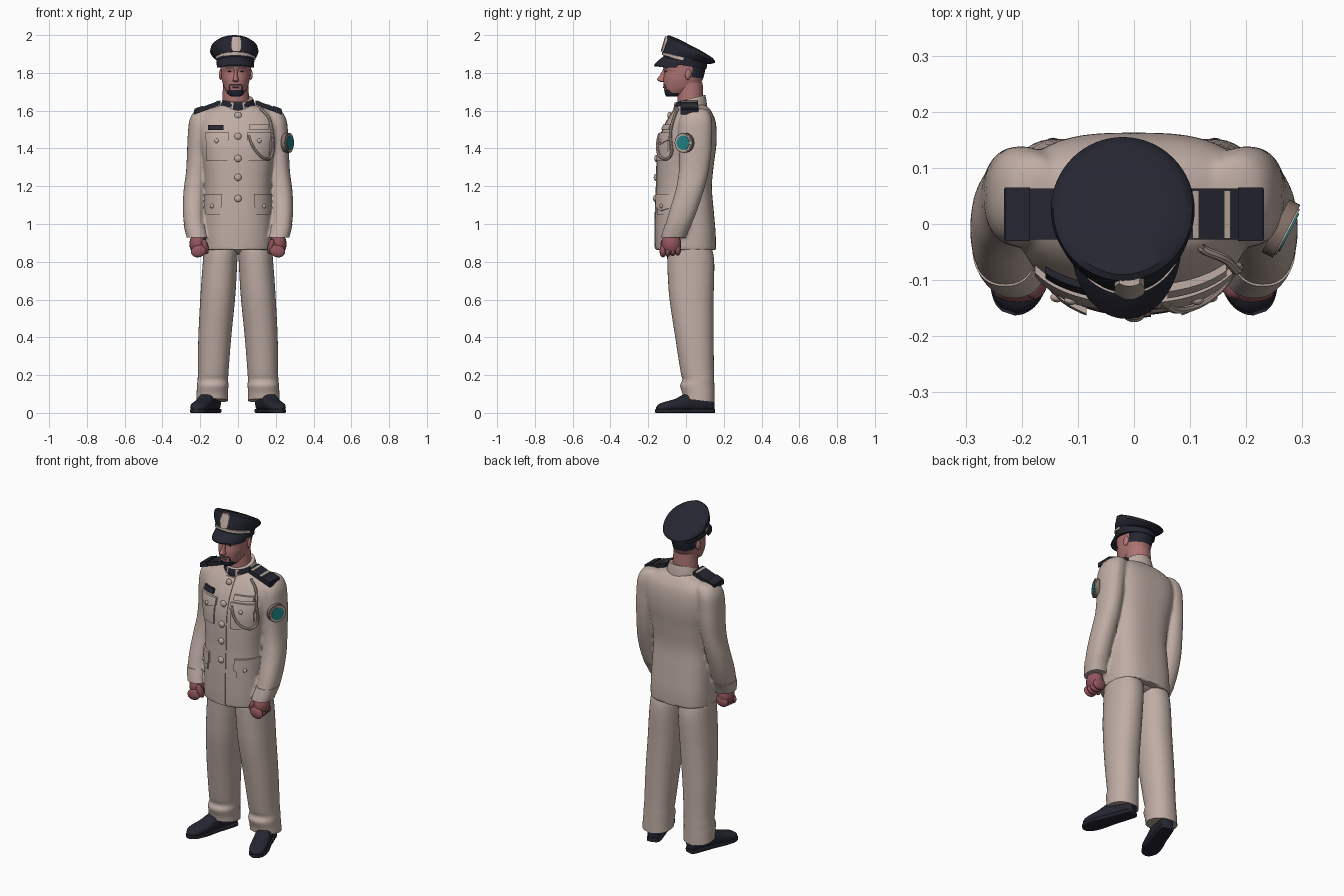
import bpy, bmesh, math
from math import sin, cos, pi, radians
from mathutils import Vector, Matrix
from mathutils.bvhtree import BVHTree

if "Cube" in bpy.data.objects:
    bpy.data.objects.remove(bpy.data.objects["Cube"])


def material(name, rgb):
    m = bpy.data.materials.new(name)
    m.diffuse_color = (*rgb, 1)
    m.use_nodes = True
    m.node_tree.nodes["Principled BSDF"].inputs["Base Color"].default_value = m.diffuse_color
    return m


CLOTH = material("beige_cloth", (0.52, 0.415, 0.37))
NAVY = material("dark_navy", (0.018, 0.019, 0.03))
SKIN = material("face_skin", (0.42, 0.175, 0.17))
HAND = material("hand_skin", (0.29, 0.092, 0.107))
TEAL = material("teal", (0.015, 0.22, 0.23))
BROWN = material("trim_brown", (0.24, 0.17, 0.14))


def finish(name, bm, mats, rule=None):
    bmesh.ops.recalc_face_normals(bm, faces=bm.faces)
    if rule:
        for f in bm.faces:
            f.material_index = rule(f.calc_center_median())
    me = bpy.data.meshes.new(name)
    bm.to_mesh(me)
    bm.free()
    for m in mats:
        me.materials.append(m)
    ob = bpy.data.objects.new(name, me)
    bpy.context.collection.objects.link(ob)
    return ob


def spline(pts, steps):
    """Catmull-Rom through tuples of numbers."""
    if steps == 1:
        return pts
    out = []
    for i in range(len(pts) - 1):
        p = [pts[max(0, min(len(pts) - 1, i + k))] for k in (-1, 0, 1, 2)]
        for s in range(steps):
            t = s / steps
            out.append(tuple(0.5 * (2 * b + (c - a) * t + (2 * a - 5 * b + 4 * c - d) * t * t
                             + (3 * b - a - 3 * c + d) * t ** 3) for a, b, c, d in zip(*p)))
    return out + [pts[-1]]


def loft(name, rings, mats, rule=None, seg=40, steps=5, n=2.3, back=None, matrix=None):
    """Stack of superellipses: (z, centre x, half width, y front, y back, slope of z over y)."""
    bm = bmesh.new()
    rows = []
    for z, cx, rx, y0, y1, k in spline([tuple(r) + (0,) * (6 - len(r)) for r in rings], steps):
        cy, ry, row = (y0 + y1) / 2, (y1 - y0) / 2, []
        for i in range(seg):
            c, s = cos(2 * pi * i / seg), sin(2 * pi * i / seg)
            e = 2 / (back if back and s > 0 else n)
            dx = rx * math.copysign(abs(c) ** e, c)
            dy = ry * math.copysign(abs(s) ** e, s)
            row.append(bm.verts.new((cx + dx, cy + dy, z + k * dy)))
        rows.append(row)
    for a, b in zip(rows, rows[1:]):
        for i in range(seg):
            j = (i + 1) % seg
            bm.faces.new((a[i], a[j], b[j], b[i]))
    bm.faces.new(rows[0])
    bm.faces.new(rows[-1])
    if matrix:
        bm.transform(matrix)
    return finish(name, bm, mats, rule)


def sheet(name, fn, mat, depth, nu=12, nv=8):
    """Solid plate: grid fn(u, v) with u, v in 0..1, backed by a copy moved by depth."""
    bm = bmesh.new()
    A = [[Vector(fn(i / nu, j / nv)) for j in range(nv + 1)] for i in range(nu + 1)]
    L = [[[bm.verts.new(p + d) for p in r] for r in A] for d in (Vector(), Vector(depth))]
    for g in L:
        for i in range(nu):
            for j in range(nv):
                bm.faces.new((g[i][j], g[i + 1][j], g[i + 1][j + 1], g[i][j + 1]))
    edge = [(i, 0) for i in range(nu)] + [(nu, j) for j in range(nv)] + \
           [(i, nv) for i in range(nu, 0, -1)] + [(0, j) for j in range(nv, 0, -1)]
    for (a, b), (c, d) in zip(edge, edge[1:] + edge[:1]):
        bm.faces.new((L[0][a][b], L[0][c][d], L[1][c][d], L[1][a][b]))
    return finish(name, bm, [mat])


def ball(name, loc, size, mat, rot=(0, 0, 0)):
    bm = bmesh.new()
    bmesh.ops.create_uvsphere(bm, u_segments=20, v_segments=12, radius=1)
    ob = finish(name, bm, [mat])
    ob.location, ob.scale, ob.rotation_euler = loc, size, rot
    return ob


# Jacket body and sleeves, fused into one soft shell
body = loft("body", [
    (0.862, 0, .184, -.161, .158), (0.95, 0, .184, -.163, .157), (1.08, 0, .180, -.161, .146),
    (1.20, 0, .175, -.156, .137), (1.32, 0, .186, -.153, .148), (1.42, 0, .204, -.145, .161),
    (1.50, 0, .212, -.122, .162), (1.56, 0, .204, -.092, .152), (1.60, 0, .168, -.066, .132),
    (1.622, 0, .115, -.052, .114), (1.634, 0, .07, -.04, .09)], [CLOTH], seg=64, back=2.9)
parts = [body] + [loft("sleeve", [
    (1.612, s * .165, .025, .02, .09), (1.597, s * .178, .052, -.01, .12),
    (1.55, s * .196, .061, -.035, .137), (1.47, s * .206, .060, -.040, .138),
    (1.38, s * .212, .058, -.035, .134), (1.28, s * .219, .056, -.038, .120),
    (1.18, s * .229, .059, -.055, .095), (1.08, s * .234, .058, -.085, .062),
    (1.00, s * .230, .056, -.108, .030), (0.93, s * .214, .054, -.130, -.004)], [CLOTH])
    for s in (-1, 1)]
tmp, shell = bmesh.new(), bmesh.new()
tmp.from_mesh(body.data)
tree = BVHTree.FromBMesh(tmp)
for p in parts:
    shell.from_mesh(p.data)
    bpy.data.objects.remove(p)
jacket = finish("jacket", shell, [CLOTH])
fuse = jacket.modifiers.new("fuse", "REMESH")
fuse.mode, fuse.voxel_size = "VOXEL", .0075
soft = jacket.modifiers.new("soften", "SMOOTH")
soft.factor, soft.iterations = .5, 8
bpy.context.view_layer.objects.active = jacket
for m in ("fuse", "soften"):
    bpy.ops.object.modifier_apply(modifier=m)


def front(x, z, lift=0):
    hit = tree.ray_cast(Vector((x, -1, z)), Vector((0, 1, 0)))[0]
    return (x, (hit.y if hit else -.02) - lift, z)


def plate(name, cx, z0, z1, w, lift, mat, point=0, nu=12, nv=8):
    """Plate laid on the jacket front, with an optional pointed lower edge."""
    def fn(u, v):
        low = z0 - point * (1 - abs(2 * u - 1))
        return front(cx + (u - .5) * w, low + (z1 - low) * v, lift)
    return sheet(name, fn, mat, (0, lift + .006, 0), nu, nv)


# Jacket front: placket, buttons, pockets
plate("placket", 0, .868, 1.60, .06, .004, CLOTH, nu=6, nv=50)
for z in (1.575, 1.464, 1.347, 1.247, 1.135):
    ball("jacket_button", front(0, z, .004), (.019, .012, .019), CLOTH)
for s in (-1, 1):
    plate("breast_pocket", s * .112, 1.335, 1.47, .115, .008, CLOTH)
    plate("breast_flap", s * .112, 1.445, 1.485, .128, .014, CLOTH, .025)
    ball("pocket_button", front(s * .112, 1.44, .012), (.012, .009, .012), CLOTH)
    plate("hip_pocket", s * .135, 1.05, 1.14, .08, .008, CLOTH)
    plate("hip_flap", s * .137, 1.092, 1.158, .105, .015, CLOTH, .022)
    ball("pocket_button", front(s * .137, 1.095, .014), (.012, .009, .012), CLOTH)
plate("ribbon_bar", -.118, 1.497, 1.523, .08, .012, NAVY)
plate("name_plate", .112, 1.500, 1.527, .105, .014, CLOTH)

# Braided cord looping from the shoulder over the breast pocket
cu = bpy.data.curves.new("shoulder_cord", "CURVE")
cu.dimensions, cu.bevel_depth, cu.bevel_resolution = "3D", .008, 2
path = spline([(.12, 1.61), (.165, 1.56), (.183, 1.47), (.186, 1.39), (.165, 1.345),
               (.12, 1.36), (.08, 1.41), (.058, 1.47)], 6)
sp = cu.splines.new("POLY")
sp.points.add(len(path) - 1)
for p, (x, z) in zip(sp.points, path):
    p.co = (*front(x, z, .014), 1)
cu.materials.append(CLOTH)
cord = bpy.data.objects.new("shoulder_cord", cu)
bpy.context.collection.objects.link(cord)
bpy.context.view_layer.objects.active = cord
cord.select_set(True)
bpy.ops.object.convert(target="MESH")

# Stand collar with dark front tabs
loft("collar", [(1.605, 0, .096, -.064, .112, .2), (1.635, 0, .090, -.065, .108, .22),
                (1.664, 0, .080, -.060, .102, .25)], [CLOTH, NAVY],
     lambda c: int(c.y < .005 and (abs(c.x) < .026 or (abs(c.x) > .036 and c.z > 1.62))),
     seg=64, n=2)

for s in (-1, 1):
    # Cuff
    loft("cuff", [(1.000, s * .230, .058, -.111, .031), (.965, s * .223, .058, -.122, .013),
                  (.928, s * .214, .057, -.132, -.002)], [CLOTH], steps=3)
    # Fist
    ball("palm", (s * .213, -.078, .895), (.044, .052, .06), HAND)
    for i in range(4):
        ball("finger", (s * .208, -.122 + i * .026, .857 + .003 * i), (.042, .018, .033), HAND, (0, s * .3, 0))
    ball("thumb", (s * .174, -.110, .880), (.017, .022, .042), HAND, (.3, s * .25, 0))

    # Shoulder board with stripes
    def board(name, x0, x1, y0, y1, lift, mat):
        sheet(name, lambda u, v: (s * (x0 + (x1 - x0) * u), y0 + (y1 - y0) * v,
              1.648 - .36 * (x0 + (x1 - x0) * u - .095) + lift), mat, (0, 0, -.024), 4, 4)
    board("shoulder_board", .092, .232, -.028, .063, .006, NAVY)
    for x in ((.104, .160) if s > 0 else (.104,)):
        board("board_stripe", x, x + .012, -.026, .060, .009, CLOTH)
    board("board_end", .185, .23, -.03, .065, .011, NAVY)
    # Trouser leg, breaking over the shoe
    loft("trouser_leg", [(.92, s * .085, .085, -.085, .120), (.86, s * .091, .090, -.098, .140),
                         (.80, s * .095, .091, -.099, .149), (.72, s * .100, .092, -.096, .149),
                         (.60, s * .108, .092, -.087, .146), (.40, s * .123, .087, -.057, .146),
                         (.22, s * .131, .081, -.029, .148), (.175, s * .133, .081, -.019, .149),
                         (.145, s * .134, .083, -.031, .150), (.105, s * .136, .083, -.020, .151),
                         (.065, s * .137, .084, -.016, .152, -.12)], [CLOTH], n=2.2)
    # Shoe and sole, lofted along the foot and turned out
    turn = Matrix.Translation((s * .124, .132, 0)) @ Matrix.Rotation(s * radians(19), 4, "Z") \
        @ Matrix.Rotation(radians(90), 4, "X") @ Matrix.Scale(1.03, 4, (0, 0, 1))
    loft("shoe", [(-.012, 0, .022, .01, .08), (.0, 0, .035, .008, .10), (.06, 0, .041, .008, .115),
                  (.13, 0, .044, .008, .105), (.19, 0, .048, .008, .075), (.25, 0, .046, .008, .058),
                  (.28, 0, .034, .008, .046), (.294, 0, .014, .01, .032)], [NAVY], n=2.5, matrix=turn)
    loft("sole", [(-.014, 0, .025, 0, .022), (.0, 0, .038, 0, .022), (.06, 0, .042, 0, .022),
                  (.13, 0, .044, 0, .022), (.20, 0, .051, 0, .020), (.26, 0, .046, 0, .020),
                  (.288, 0, .030, 0, .020), (.299, 0, .012, 0, .020)], [NAVY], n=6, matrix=turn)
ball("trouser_seat", (0, .03, .89), (.15, .10, .055), CLOTH)

# Round sleeve badge
face_dir = Vector((.88, -.46, 0)).normalized()
for name, r, d, m in (("badge_rim", .053, .0, BROWN), ("badge_field", .046, .003, CLOTH),
                      ("badge_centre", .038, .006, TEAL)):
    bm = bmesh.new()
    bmesh.ops.create_cone(bm, cap_ends=True, segments=32, radius1=r, radius2=r, depth=.022)
    ob = finish(name, bm, [m])
    ob.rotation_euler = face_dir.to_track_quat("Z", "Y").to_euler()
    ob.location = Vector((.262, -.008, 1.43)) + face_dir * d

# Head with painted hair, brows, moustache and goatee
HX = -.012


def head_paint(c):
    x = abs(c.x - HX)
    hair = c.y > .032 and c.z > 1.768 - .15 * (c.y - .1)
    brow = c.y < -.05 and .012 < x < .052 and 1.821 < c.z < 1.829
    goatee = c.y < -.04 and c.z < 1.708 and x < .045
    lip = c.y < -.06 and ((x < .034 and 1.734 < c.z < 1.742) or (.029 < x < .037 and c.z < 1.74))
    return int(hair or brow or goatee or lip)


loft("head", [(1.674, HX, .018, -.102, -.05), (1.682, HX, .036, -.109, -.02), (1.70, HX, .050, -.114, .03),
              (1.725, HX, .063, -.118, .065), (1.76, HX, .073, -.120, .086), (1.785, HX, .077, -.117, .095),
              (1.805, HX, .079, -.114, .100), (1.822, HX, .080, -.120, .103), (1.85, HX, .081, -.119, .106),
              (1.89, HX, .075, -.10, .10)], [SKIN, NAVY], head_paint, seg=72, steps=8, n=2.25)
loft("neck", [(1.60, HX / 2, .074, -.045, .095), (1.66, HX, .071, -.045, .092), (1.75, HX, .066, -.05, .088)],
     [SKIN], n=2)
loft("nose", [(1.751, HX, .010, -.130, -.10), (1.757, HX, .016, -.146, -.10), (1.766, HX, .015, -.153, -.10),
              (1.79, HX, .009, -.137, -.10), (1.82, HX, .008, -.121, -.10)], [SKIN], seg=20, n=2)
ball("lower_lip", (HX, -.114, 1.724), (.020, .008, .005), HAND)
for s in (-1, 1):
    ball("ear", (HX + s * .079, .012, 1.792), (.010, .017, .029), SKIN, (-.15, 0, s * .3))
    ball("eye", (HX + s * .030, -.106, 1.808), (.012, .006, .004), NAVY)

# Peaked cap
CX = -.014
loft("cap_band", [(1.838, CX, .098, -.117, .108, -.15), (1.888, CX, .103, -.121, .114, -.28)],
     [NAVY], seg=64, steps=1, n=2)
loft("cap_crown", [(1.880, CX, .104, -.122, .115, -.28), (1.898, CX - .004, .121, -.116, .142, -.38),
                   (1.914, CX - .006, .128, -.104, .155, -.46), (1.930, CX - .006, .124, -.101, .152, -.51),
                   (1.940, CX - .006, .110, -.090, .140, -.52), (1.946, CX - .006, .06, -.035, .085, -.52)],
     [NAVY], seg=64, steps=1, n=2)


def visor(u, v):
    a = radians(156) * (u - .5)
    c = cos(a)
    return (CX + .1 * sin(a), -.114 * c - .055 * v * c ** .4,
            1.890 - .035 * (1 - c) - (.032 * v + .016 * v * v) * c ** .4)


def strap(u, v):
    a = radians(160) * (u - .5)
    y = -.126 * cos(a)
    return (CX + .108 * sin(a), y, 1.862 - .26 * y + .015 * v)


def cap_badge(u, v):
    w = .027 * (1 - .35 * abs(2 * v - 1) ** 3)
    return (CX + .006 + w * (2 * u - 1), -.135 + .024 * v + .005 * (2 * u - 1) ** 2, 1.912 + .081 * v)


sheet("cap_visor", visor, NAVY, (0, .002, -.007), 32, 6)
sheet("cap_strap", strap, CLOTH, (0, .008, 0), 32, 1)
sheet("cap_badge", cap_badge, CLOTH, (0, .018, 0), 8, 10)

# Smooth shading with hard edges kept
for ob in bpy.context.scene.objects:
    ob.select_set(ob.type == "MESH")
bpy.context.view_layer.objects.active = jacket
bpy.ops.object.shade_smooth_by_angle(angle=radians(40))
